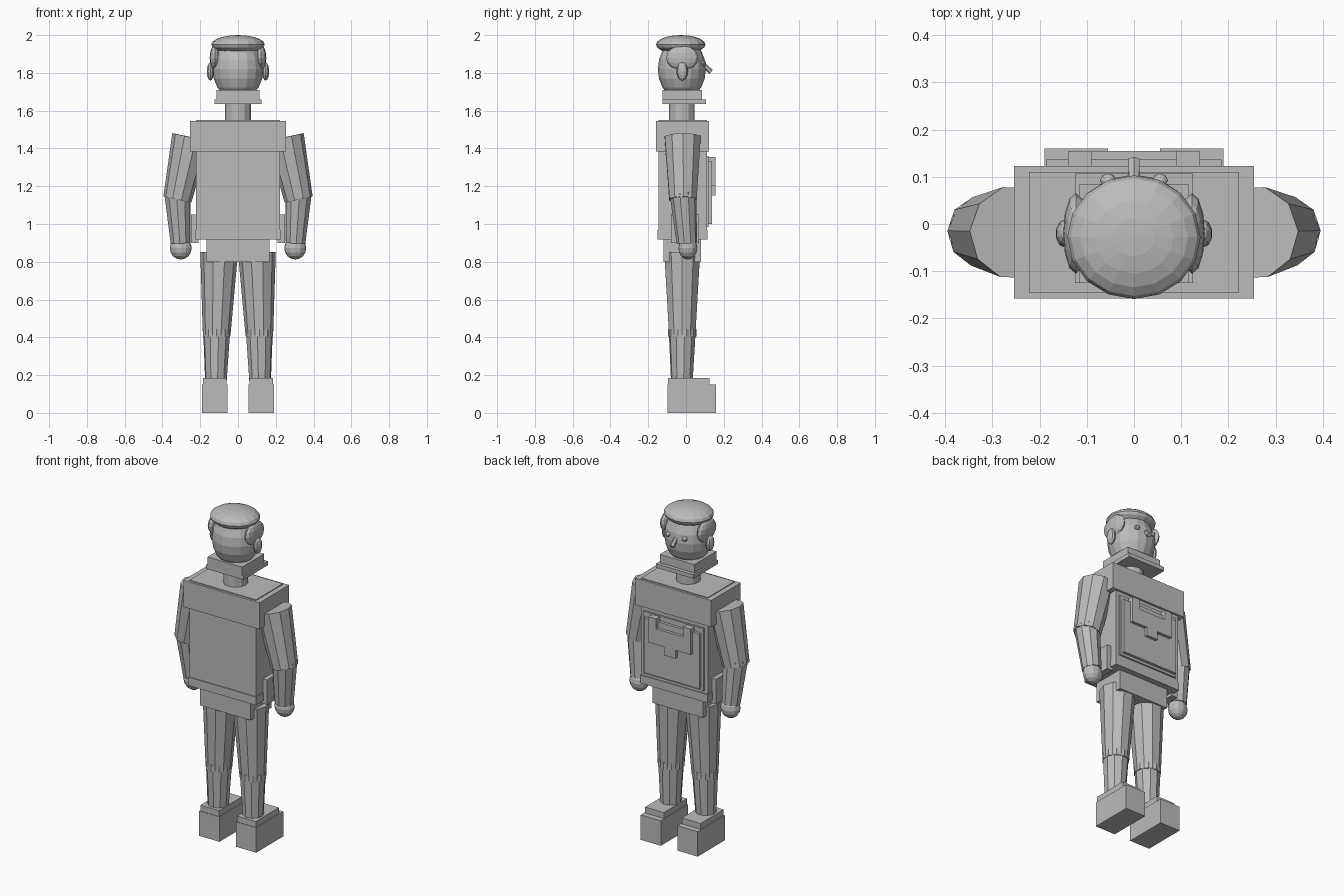
import bpy
from mathutils import Vector

if "Cube" in bpy.data.objects:
    bpy.data.objects.remove(bpy.data.objects["Cube"])

grey = bpy.data.materials.new("plain_grey")
grey.use_nodes = True
grey.diffuse_color = (0.5, 0.5, 0.5, 1)
grey.node_tree.nodes["Principled BSDF"].inputs["Base Color"].default_value = (0.5, 0.5, 0.5, 1)


def finish(name):
    ob = bpy.context.object
    ob.name = name
    ob.data.materials.append(grey)
    return ob


def box(name, x, y, z):
    """Box from (min, max) ranges on each axis."""
    bpy.ops.mesh.primitive_cube_add(size=1, location=[sum(r) / 2 for r in (x, y, z)])
    bpy.context.object.scale = [r[1] - r[0] for r in (x, y, z)]
    return finish(name)


def ball(name, centre, radii, segments=16, rings=10):
    bpy.ops.mesh.primitive_uv_sphere_add(segments=segments, ring_count=rings, location=centre)
    bpy.context.object.scale = radii
    return finish(name)


def limb(name, start, end, r1, r2, sides=10):
    """Tapered cylinder between two points."""
    a, b = Vector(start), Vector(end)
    bpy.ops.mesh.primitive_cone_add(vertices=sides, radius1=r1, radius2=r2,
                                    depth=(b - a).length, location=(a + b) / 2)
    ob = finish(name)
    ob.rotation_euler = (b - a).to_track_quat("Z", "Y").to_euler()
    return ob


# Torso
box("torso", (-.222, .222), (-.145, .11), (.92, 1.55))
box("shoulder_yoke", (-.254, .254), (-.158, .123), (1.385, 1.545))
box("belt", (-.225, .225), (-.152, .115), (.917, .967))
box("pelvis", (-.168, .168), (-.12, .08), (.80, .93))

# Chest panels and pouch
box("chest_plate", (-.2, .2), (.10, .12), (.985, 1.36))
box("chest_panel", (-.185, .185), (.11, .137), (1.0, 1.33))
box("pouch", (-.14, .14), (.12, .155), (1.2, 1.295))
box("pouch_clasp", (-.038, .038), (.12, .155), (1.15, 1.2))

# Neck, collar and head
limb("neck", (0, -.022, 1.53), (0, -.022, 1.66), .068, .068, 12)
box("collar_rim", (-.125, .125), (-.125, .107), (1.636, 1.66))
box("collar", (-.115, .115), (-.125, .085), (1.66, 1.71))
ball("head", (0, -.022, 1.82), (.135, .127, .165))
ball("cap", (0, -.028, 1.95), (.141, .131, .05))
limb("nose", (0, .09, 1.845), (0, .133, 1.805), .012, .014, 6)

# Mirrored parts
for s, side in ((1, "left"), (-1, "right")):
    def xs(a, b):
        return tuple(sorted((s * a, s * b)))

    box(side + "_pouch_post", xs(.09, .14), (.12, .155), (1.295, 1.355))
    box(side + "_hip_pad", xs(.21, .25), (-.08, .07), (.90, 1.05))

    # Face
    ball(side + "_eye", (s * .055, .092, 1.85), (.017, .015, .013), 8, 6)
    ball(side + "_ear", (s * .146, -.02, 1.808), (.02, .03, .048), 10, 8)
    ball(side + "_side_hair", (s * .123, -.02, 1.88), (.027, .085, .066), 12, 8)

    # Arm
    limb(side + "_upper_arm", (s * .25, -.018, 1.46), (s * .321, -.016, 1.13), .1, .076)
    limb(side + "_forearm", (s * .321, -.016, 1.17), (s * .304, .004, .90), .072, .054)
    ball(side + "_hand", (s * .303, .01, .872), (.058, .05, .06), 12, 8)

    # Leg
    limb(side + "_thigh", (s * .1, -.02, .85), (s * .113, -.02, .41), .1, .073)
    limb(side + "_knee", (s * .113, -.02, .445), (s * .113, -.02, .405), .075, .075)
    limb(side + "_shin", (s * .113, -.02, .43), (s * .117, -.022, .17), .072, .058)

    # Foot
    box(side + "_shoe", xs(.055, .19), (-.098, .16), (0, .15))
    box(side + "_shoe_top", xs(.06, .185), (-.095, .125), (.14, .185))
